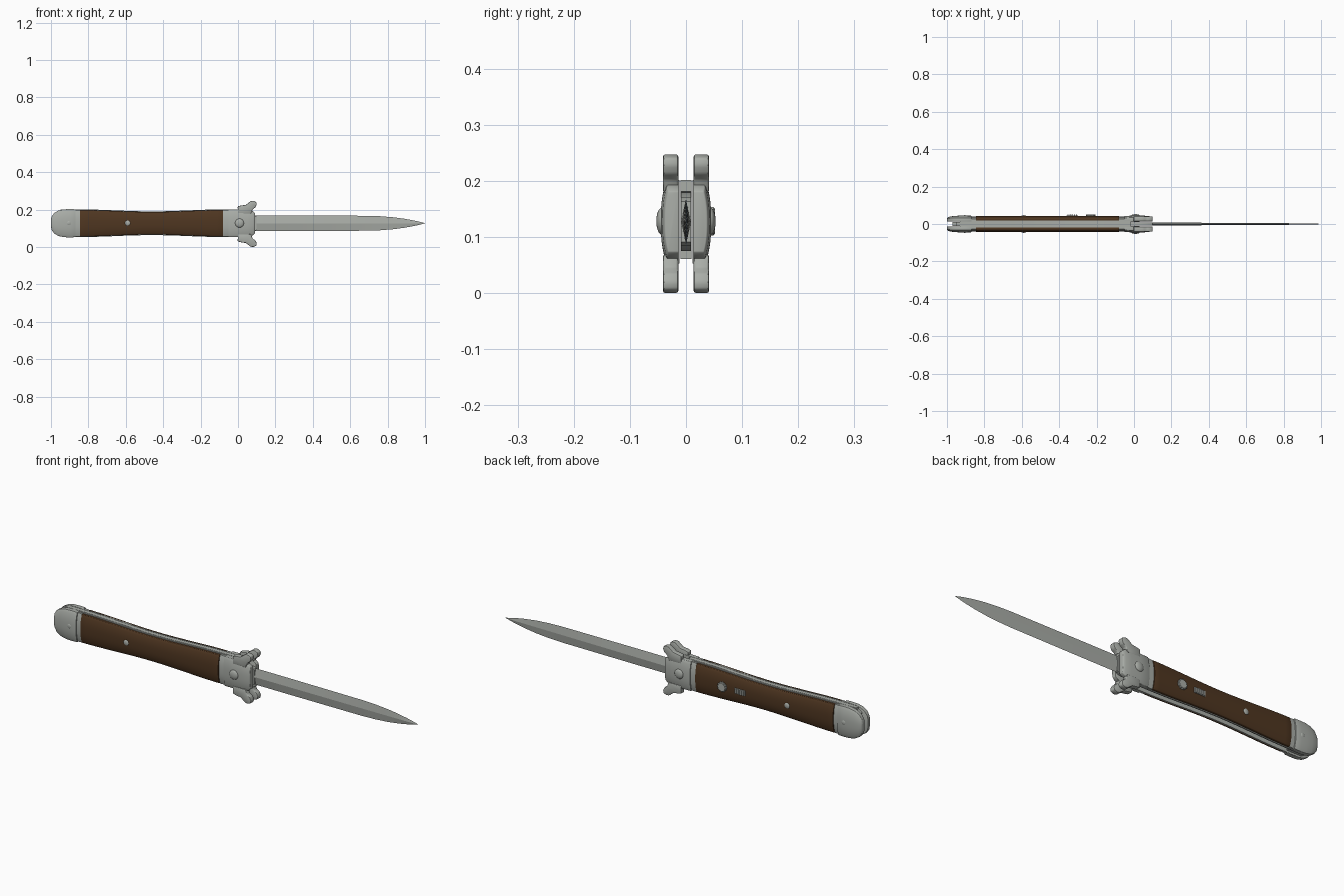
import bpy, bmesh, math
from mathutils import Matrix, Vector

if "Cube" in bpy.data.objects:
    bpy.data.objects.remove(bpy.data.objects["Cube"])

ZC = 0.127  # handle centre line


def material(name, rgb):
    m = bpy.data.materials.new(name)
    m.diffuse_color = (*rgb, 1)
    m.use_nodes = True
    m.node_tree.nodes["Principled BSDF"].inputs["Base Color"].default_value = m.diffuse_color
    return m


STEEL = material("polished_steel", (0.40, 0.42, 0.39))
WOOD = material("dark_wood", (0.078, 0.037, 0.015))


def finish(name, bm, mat, angle=35, bevel=0):
    bmesh.ops.recalc_face_normals(bm, faces=bm.faces)
    me = bpy.data.meshes.new(name)
    bm.to_mesh(me)
    bm.free()
    me.materials.append(mat)
    ob = bpy.data.objects.new(name, me)
    bpy.context.collection.objects.link(ob)
    bpy.ops.object.select_all(action='DESELECT')
    ob.select_set(True)
    bpy.context.view_layer.objects.active = ob
    if bevel:
        b = ob.modifiers.new("soft_edges", 'BEVEL')
        b.width, b.segments, b.limit_method = bevel, 2, 'ANGLE'
        bpy.ops.object.modifier_apply(modifier=b.name)
    bpy.ops.object.shade_smooth_by_angle(angle=math.radians(angle))
    return ob


def skin(bm, rings):
    """Bridge rings of equal length and cap both ends."""
    vs = [[bm.verts.new(p) for p in r] for r in rings]
    n = len(vs[0])
    for a, b in zip(vs, vs[1:]):
        for i in range(n):
            j = (i + 1) % n
            bm.faces.new((a[i], a[j], b[j], b[i]))
    bm.faces.new(vs[0])
    bm.faces.new(vs[-1])


def slab(name, stations, mat, sides=(-1, 1), n=12, bevel=0):
    """Loft of a flat-backed, crowned section: x, centre z, half height, y inner, y edge, y crown."""
    bm = bmesh.new()
    for s in sides:
        rings = []
        for x, zc, h, yi, ye, ym in stations:
            ring = [(x, s * yi, zc - h)]
            for k in range(n + 1):
                t = -1 + 2 * k / n
                ring.append((x, s * (ye + (ym - ye) * (1 - abs(t) ** 2.5)), zc + h * t))
            ring.append((x, s * yi, zc + h))
            rings.append(ring)
        skin(bm, rings)
    return finish(name, bm, mat, bevel=bevel)


def half_height(x):
    """Handle outline, pinched at the middle."""
    t = min(1, abs(x + 0.46) / 0.39)
    return 0.0625 + 0.0105 * (0.5 - 0.5 * math.cos(math.pi * t))


def span(a, b, n=24):
    return [a + (b - a) * i / n for i in range(n + 1)]


# wood scales
slab("wood_scales", [(x, ZC, half_height(x) - 0.002, 0.018, 0.031, 0.043)
                     for x in span(-0.845, -0.08)], WOOD, bevel=0.002)
# steel liners under the scales
slab("liners", [(x, ZC, half_height(x) + 0.001, 0.012, 0.018, 0.018)
                for x in span(-0.93, 0.03)], STEEL, n=2)
# back spring along the top
slab("back_spring", [(x, ZC + half_height(x) - 0.009, 0.010, -0.010, 0.010, 0.010)
                     for x in span(-0.95, -0.02)], STEEL, sides=(1,), n=2)
# spacer inside the handle end
slab("end_spacer", [(x, ZC, h, -0.010, 0.010, 0.010) for x, h in
                    ((-0.97, 0.05), (-0.94, 0.066), (-0.86, 0.066))], STEEL, sides=(1,), n=2)

# rear bolsters with lower collars
slab("rear_bolsters", [(x, ZC, h, 0.013, e, m) for x, h, e, m in (
    (-1.0, 0.018, 0.027, 0.030), (-0.996, 0.036, 0.029, 0.035), (-0.983, 0.055, 0.031, 0.040),
    (-0.96, 0.068, 0.032, 0.043), (-0.93, 0.0745, 0.033, 0.045), (-0.90, 0.0755, 0.033, 0.045),
    (-0.868, 0.0745, 0.033, 0.044))], STEEL, bevel=0.002)
slab("rear_collars", [(x, ZC, 0.072, 0.013, 0.028, 0.039) for x in (-0.868, -0.846)], STEEL)

# front bolsters with lower collars
slab("front_bolsters", [(x, ZC, h, 0.013, e, m) for x, h, e, m in (
    (-0.052, 0.074, 0.033, 0.043), (0.0, 0.074, 0.035, 0.045), (0.05, 0.071, 0.035, 0.045),
    (0.08, 0.064, 0.034, 0.042), (0.092, 0.054, 0.032, 0.038))], STEEL, bevel=0.002)
slab("front_collars", [(x, ZC, 0.072, 0.013, 0.028, 0.039) for x in (-0.079, -0.052)], STEEL)

# curved guard prongs, above and below on both plates
PRONG = [(0.0, 0.055), (-0.002, 0.094), (0.02, 0.099), (0.042, 0.102), (0.055, 0.112), (0.068, 0.122),
         (0.082, 0.1235), (0.098, 0.117), (0.1, 0.104), (0.094, 0.089), (0.078, 0.078), (0.07, 0.055)]
bm = bmesh.new()
for s in (-1, 1):
    for up in (-1, 1):
        skin(bm, [[(x, s * y, 0.1235 + up * z) for x, z in PRONG] for y in (0.0137, 0.041)])
finish("guard_prongs", bm, STEEL, angle=40, bevel=0.004)

# blade: tapering diamond section
bm = bmesh.new()
rings = []
for x, h, t in ((0.06, 0.041, 0.009), (0.3, 0.041, 0.007), (0.68, 0.040, 0.005), (0.76, 0.0375, 0.0045),
                (0.83, 0.032, 0.004), (0.89, 0.024, 0.0035), (0.94, 0.015, 0.003),
                (0.975, 0.007, 0.002), (1.0, 0.0005, 0.0005)):
    rings.append([(x, -t, 0.127), (x, 0, 0.127 + h), (x, t, 0.127), (x, 0, 0.127 - h)])
skin(bm, rings)
finish("blade", bm, STEEL, angle=12)
slab("blade_tang", [(x, ZC, h, -0.009, 0.009, 0.009) for x, h in
                    ((-0.03, 0.045), (0.03, 0.052), (0.085, 0.043), (0.098, 0.036))],
     STEEL, sides=(1,), n=2)


def rivet(name, x, r, y, bulge):
    """Matching domed rivets on both sides."""
    bm = bmesh.new()
    for s in (-1, 1):
        bmesh.ops.create_uvsphere(bm, u_segments=20, v_segments=12, radius=1,
                                  matrix=Matrix.Translation((x, s * y, 0.128))
                                  @ Matrix.Diagonal((r, bulge, r, 1)))
    finish(name, bm, STEEL)


rivet("pivot_rivets", 0.008, 0.024, 0.043, 0.010)
rivet("handle_rivets", -0.59, 0.015, 0.041, 0.006)
rivet("rear_pins", -0.905, 0.012, 0.043, 0.004)

# scalloped release button on the back
bm = bmesh.new()
rings = []
for y, k in ((0.038, 1), (0.049, 1), (0.052, 0.88)):
    ring = []
    for i in range(48):
        a = math.tau * i / 48
        r = k * (0.0235 + 0.0018 * math.cos(12 * a))
        ring.append((-0.232 + r * math.cos(a), y, 0.128 + r * math.sin(a)))
    rings.append(ring)
skin(bm, rings)
finish("release_button", bm, STEEL)

# safety slide with grip ridges
bm = bmesh.new()


def box(cx, cy, sx, sy, sz):
    bmesh.ops.create_cube(bm, size=1, matrix=Matrix.Translation((cx, cy, 0.128))
                          @ Matrix.Diagonal((sx, sy, sz, 1)))


box(-0.33, 0.042, 0.06, 0.008, 0.026)
for i in range(5):
    box(-0.352 + 0.011 * i, 0.047, 0.006, 0.006, 0.024)
finish("safety_slide", bm, STEEL)
